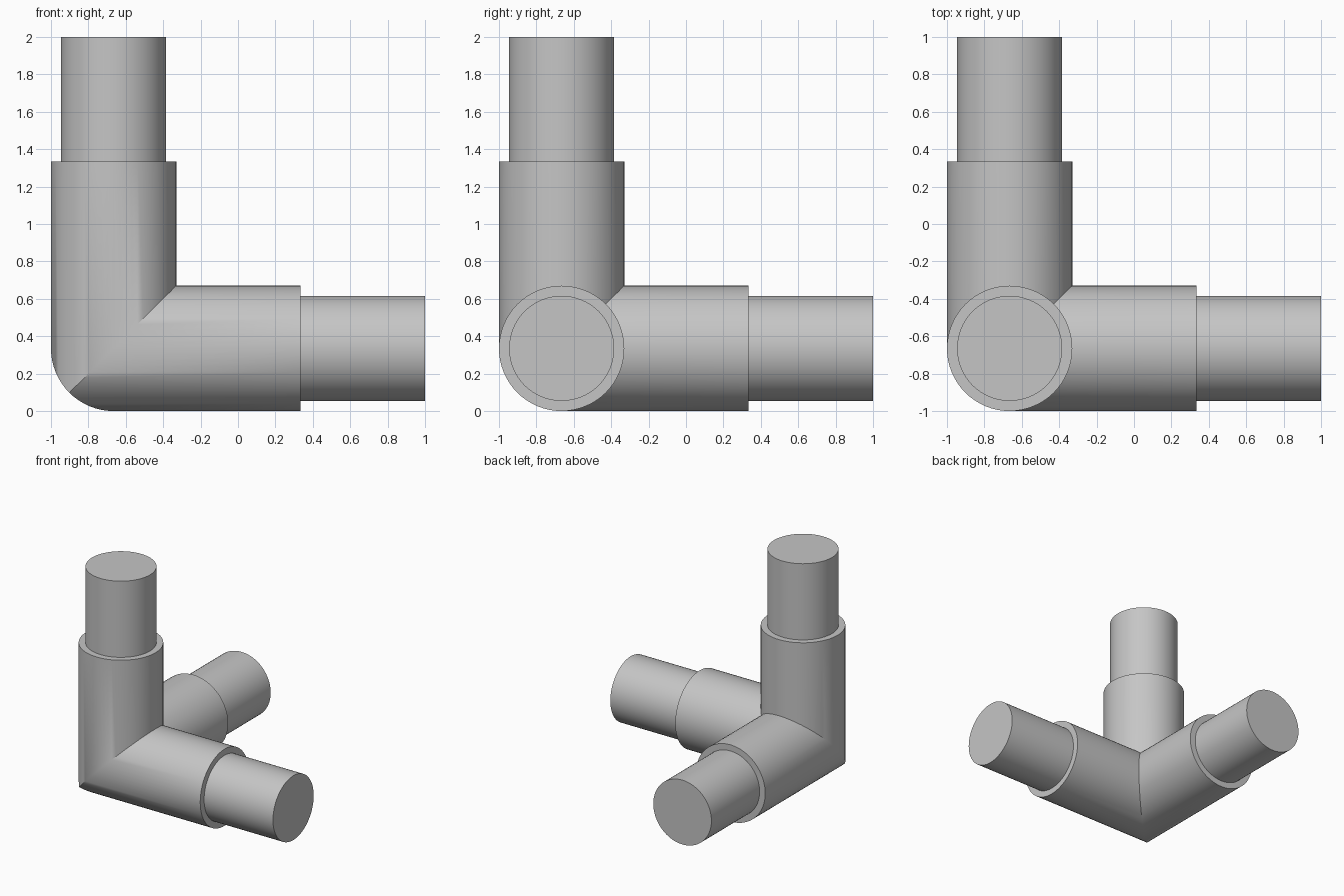
import bpy, bmesh
from math import radians
from mathutils import Matrix, Vector

cube = bpy.data.objects.get("Cube")
if cube:
    bpy.data.objects.remove(cube, do_unlink=True)

SIDES = 64
R_SLEEVE, R_SPIGOT = 0.335, 0.281
SLEEVE_END, SPIGOT_END = 1.0, 1.665
CENTRE = Vector((-0.665, -0.665, 0.335))

grey = bpy.data.materials.new("light grey")
grey.use_nodes = True
colour = (0.56, 0.56, 0.56, 1)
grey.diffuse_color = colour
grey.node_tree.nodes["Principled BSDF"].inputs["Base Color"].default_value = colour


def tube(bm, radius, bottom, top):
    """Capped upright cylinder, with vertices on the diagonals."""
    return bmesh.ops.create_cone(
        bm, cap_ends=True, segments=SIDES, radius1=radius, radius2=radius,
        depth=top - bottom,
        matrix=Matrix.Translation((0, 0, (bottom + top) / 2)))["verts"]


def turned(k):
    """Cycle the upright arm onto the x and y axes, about the cube diagonal."""
    return Matrix.Rotation(radians(120 * k), 4, Vector((1, 1, 1)))


def make_object(name, bm):
    bmesh.ops.translate(bm, verts=bm.verts, vec=CENTRE)
    mesh = bpy.data.meshes.new(name)
    bm.to_mesh(mesh)
    bm.free()
    mesh.materials.append(grey)
    obj = bpy.data.objects.new(name, mesh)
    bpy.context.collection.objects.link(obj)
    bpy.ops.object.select_all(action="DESELECT")
    obj.select_set(True)
    bpy.context.view_layer.objects.active = obj
    bpy.ops.object.shade_smooth_by_angle(angle=radians(30))


# Corner body: three sleeves mitred against each other and welded
body = bmesh.new()
for k in range(3):
    arm = bmesh.new()
    tube(arm, R_SLEEVE, -0.6, SLEEVE_END)
    for normal in ((1, 0, -1), (0, 1, -1)):
        bmesh.ops.bisect_plane(
            arm, geom=arm.verts[:] + arm.edges[:] + arm.faces[:],
            plane_co=(0, 0, 0), plane_no=normal, clear_outer=True)
    arm.transform(turned(k))
    part = bpy.data.meshes.new("sleeve_part")
    arm.to_mesh(part)
    arm.free()
    body.from_mesh(part)
    bpy.data.meshes.remove(part)
bmesh.ops.remove_doubles(body, verts=body.verts, dist=0.0005)
bmesh.ops.recalc_face_normals(body, faces=body.faces)
make_object("corner_body", body)

# Narrower spigots that plug into the pipes
for k, name in enumerate(("upright_spigot", "side_spigot", "rear_spigot")):
    bm = bmesh.new()
    tube(bm, R_SPIGOT, SLEEVE_END - 0.02, SPIGOT_END)
    bm.transform(turned(k))
    make_object(name, bm)
